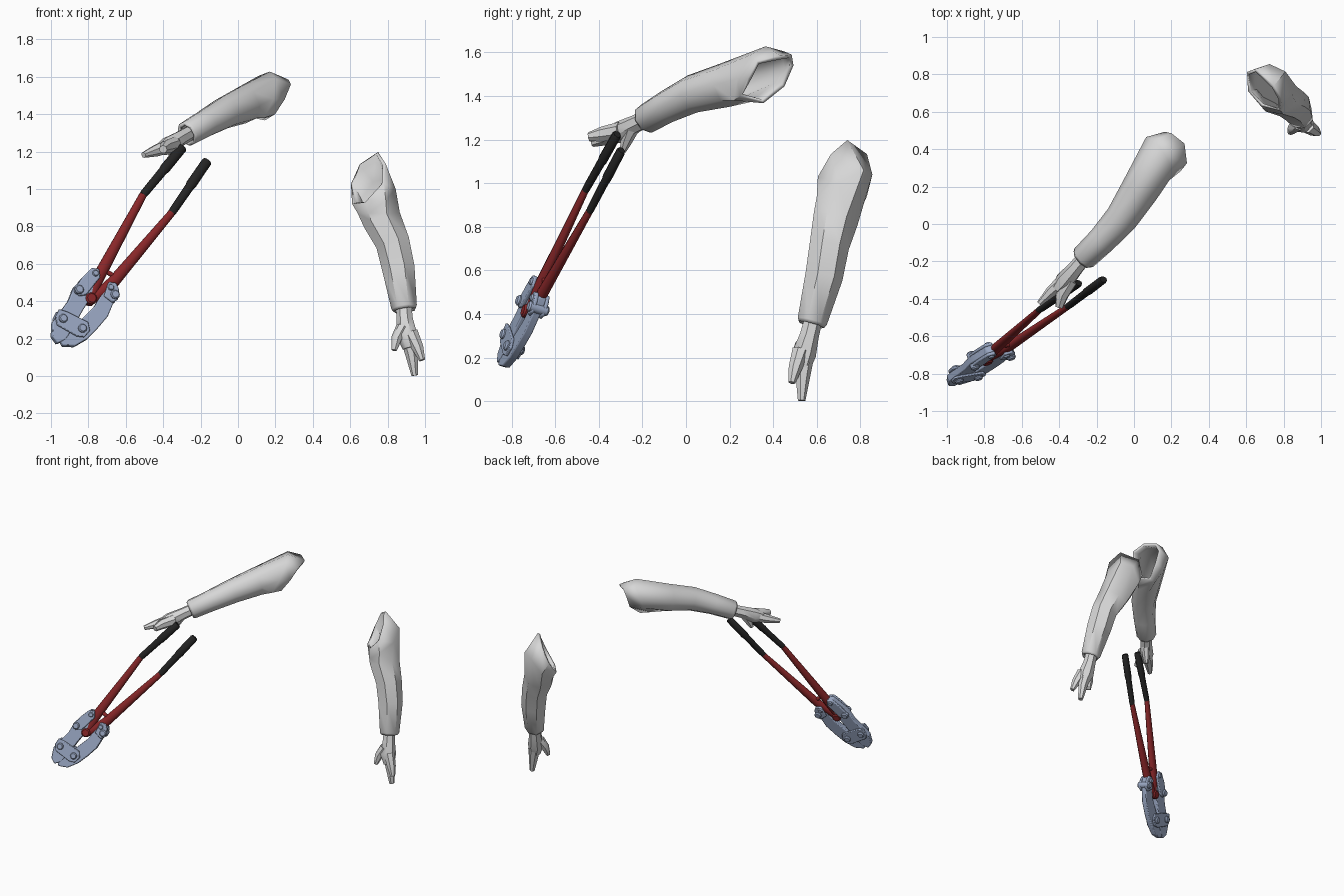
import bpy, bmesh, math
from mathutils import Vector as V

if "Cube" in bpy.data.objects:
    bpy.data.objects.remove(bpy.data.objects["Cube"])


def material(name, rgb):
    m = bpy.data.materials.new(name)
    m.diffuse_color = (*rgb, 1)
    m.use_nodes = True
    m.node_tree.nodes["Principled BSDF"].inputs["Base Color"].default_value = m.diffuse_color
    return m


GREY = material("light grey", (0.68, 0.68, 0.68))
RED = material("dark red", (0.25, 0.02, 0.022))
BLACK = material("black grip", (0.018, 0.018, 0.018))
STEEL = material("blue steel", (0.33, 0.40, 0.56))


def finish(name, bm, mat, angle=40):
    bmesh.ops.recalc_face_normals(bm, faces=bm.faces)
    me = bpy.data.meshes.new(name)
    bm.to_mesh(me)
    bm.free()
    ob = bpy.data.objects.new(name, me)
    bpy.context.collection.objects.link(ob)
    me.materials.append(mat)
    bpy.ops.object.select_all(action='DESELECT')
    ob.select_set(True)
    bpy.context.view_layer.objects.active = ob
    bpy.ops.object.shade_smooth_by_angle(angle=math.radians(angle))
    return ob


def ring(c, t, ref, r, n, squash=1.0):
    """n points around c, perpendicular to t; ref sets the first direction"""
    t = t.normalized()
    a = (ref - t * ref.dot(t)).normalized()
    b = t.cross(a)
    return [c + a * (r * squash * math.cos(2 * math.pi * i / n))
            + b * (r * math.sin(2 * math.pi * i / n)) for i in range(n)]


def tangents(pts):
    return [pts[min(i + 1, len(pts) - 1)] - pts[max(i - 1, 0)] for i in range(len(pts))]


def loft(bm, rings, caps=True):
    vs = [[bm.verts.new(p) for p in r] for r in rings]
    n = len(vs[0])
    for a, b in zip(vs, vs[1:]):
        for i in range(n):
            bm.faces.new((a[i], a[(i + 1) % n], b[(i + 1) % n], b[i]))
    if caps:
        bm.faces.new(vs[0])
        bm.faces.new(vs[-1])


def tubes(name, chains, mat, n=8, ref=V((0.3, -0.9, 0.3)), squash=1.0, angle=50):
    """each chain is a list of (point, radius)"""
    bm = bmesh.new()
    for ch in chains:
        pts = [V(p) for p, r in ch]
        loft(bm, [ring(p, t, ref, r, n, squash)
                  for p, t, (_, r) in zip(pts, tangents(pts), ch)])
    return finish(name, bm, mat, angle)


def sleeve(name, rim, shoulder, stations):
    """open sleeve: slanted rim, shoulder ring, then round stations to the cuff"""
    rim, shoulder = [V(p) for p in rim], [V(p) for p in shoulder]
    n = len(rim)
    mid = sum(shoulder, V()) / n
    pts = [V(p) for p, r in stations]
    tan = tangents([mid] + pts)[1:]
    rings = [rim, shoulder]
    ref = shoulder[0] - mid
    turn = (shoulder[0] - mid).cross(shoulder[2] - mid)
    for p, t, (_, r) in zip(pts, tan, stations):
        if turn.dot(t) < 0:
            t = -t
        rings.append(ring(p, t, ref, r * 1.04, n))
    # cuff lip
    t = (pts[-1] - pts[-2]).normalized()
    rings.append([p + t * 0.015 - (p - pts[-1]) * 0.12 for p in rings[-1]])
    bm = bmesh.new()
    loft(bm, rings, caps=False)
    ob = finish(name, bm, GREY, 50)
    s = ob.modifiers.new("cloth", 'SOLIDIFY')
    s.thickness, s.offset = 0.018, -1


# raised arm
sleeve("raised_sleeve",
       [(.283, .325, 1.56), (.27, .43, 1.585), (.20, .485, 1.59), (.166, .493, 1.54),
        (.165, .452, 1.445), (.144, .355, 1.367), (.198, .248, 1.40), (.25, .283, 1.48)],
       [(.20, .30, 1.59), (.17, .365, 1.628), (.11, .45, 1.605), (.065, .465, 1.53),
        (.07, .42, 1.45), (.08, .33, 1.38), (.14, .22, 1.38), (.19, .235, 1.48)],
       [((.03, .18, 1.45), .098), ((-.067, .03, 1.41), .085),
        ((-.17, -.085, 1.353), .074), ((-.268, -.18, 1.297), .068)])
tubes("raised_hand", [
    [((-.24, -.15, 1.31), .04), ((-.31, -.235, 1.27), .042), ((-.37, -.305, 1.232), .052),
     ((-.41, -.35, 1.215), .035)],
    [((-.36, -.29, 1.235), .04), ((-.44, -.36, 1.205), .032), ((-.505, -.425, 1.182), .016)],
    [((-.34, -.30, 1.24), .042), ((-.385, -.38, 1.225), .036), ((-.40, -.445, 1.212), .022)],
    [((-.32, -.25, 1.25), .035), ((-.345, -.275, 1.19), .026), ((-.36, -.29, 1.147), .015)],
], GREY, 7)

# lowered arm
sleeve("lowered_sleeve",
       [(.749, .74, 1.198), (.652, .83, 1.134), (.604, .813, 1.027), (.61, .71, .92),
        (.68, .63, .93), (.78, .605, 1.03), (.79, .665, 1.134)],
       [(.81, .815, 1.06), (.725, .855, 1.04), (.65, .83, .94), (.64, .72, .87),
        (.70, .605, .87), (.79, .60, .94), (.843, .70, 1.0)],
       [((.775, .685, .83), .103), ((.83, .655, .71), .09),
        ((.86, .63, .57), .086), ((.89, .577, .365), .068)])
tubes("lowered_hand", [
    [((.885, .59, .40), .042), ((.893, .565, .30), .045), ((.905, .54, .215), .057),
     ((.92, .53, .15), .04)],
    [((.91, .545, .20), .042), ((.93, .535, .11), .034), ((.945, .53, .003), .018)],
    [((.925, .525, .23), .04), ((.962, .50, .15), .032), ((.985, .485, .085), .017)],
    [((.88, .535, .26), .036), ((.848, .51, .20), .03), ((.835, .49, .138), .015)],
], GREY, 7)

# bolt cutter: drawn in a tilted plane from x, z
N = V((.29, -.915, .28)).normalized()


def at(x, z, off=0.0):
    y = -.46 + (.29 * (x + .508) + .28 * (z - .973)) / .915
    return V((x, y, z)) + N * off


def plate(name, outline, lo, hi, mat, bevel=0.006):
    bm = bmesh.new()
    loft(bm, [[at(x, z, o) for x, z in outline] for o in (lo, hi)])
    ob = finish(name, bm, mat, 30)
    b = ob.modifiers.new("soft edge", 'BEVEL')
    b.width, b.segments = bevel, 2
    return ob


def bolt(name, x, z, r, half, mat=STEEL):
    tubes(name, [[(at(x, z, -half), r * .75), (at(x, z, -half + .008), r),
                  (at(x, z, half - .008), r), (at(x, z, half), r * .75)]],
          mat, 12, V((1, 0, 0)), angle=35)


# handles: red bar, black grip, red foot
for side, foot, low, join, end in (
        ("left", (-.795, .41), (-.745, .53), (-.508, .968), (-.295, 1.225)),
        ("right", (-.785, .405), (-.665, .505), (-.355, .872), (-.163, 1.152))):
    tubes(side + "_handle", [[(at(*foot), .026), (at(*low), .034), (at(*join), .021)]],
          RED, 10, N, .75)
    j, e = at(*join), at(*end)
    tubes(side + "_grip", [[(j, .021), (j.lerp(e, .05), .023), (j.lerp(e, .5), .025),
                            (j.lerp(e, .55), .029), (j.lerp(e, .97), .028), (e, .022)]],
          BLACK, 10, N, .75)
bolt("foot_pivot", -.79, .41, .032, .03, RED)
# stopper tabs between the handles
tubes("handle_stop", [[(at(-.73, .575), .014), (at(-.665, .535), .014)]], RED, 8, N)

# steel jaws
plate("left_jaw", [(-.79, .565), (-.75, .565), (-.742, .51), (-.78, .435), (-.835, .345),
                   (-.885, .255), (-.925, .19), (-.97, .172), (-.998, .21), (-.995, .285),
                   (-.95, .345), (-.91, .40), (-.88, .475), (-.835, .52)], -.02, .02, STEEL)
plate("right_jaw", [(-.70, .495), (-.65, .475), (-.652, .42), (-.675, .375), (-.70, .315),
                    (-.755, .25), (-.81, .195), (-.875, .157), (-.94, .16), (-.95, .182),
                    (-.90, .23), (-.845, .295), (-.77, .37), (-.73, .44)], -.019, .019, STEEL)
# pivot plates front and back
PLATE = [(-.965, .35), (-.92, .335), (-.81, .28), (-.80, .235), (-.83, .20), (-.87, .205),
         (-.975, .265), (-.985, .31)]
plate("front_pivot_plate", PLATE, .02, .034, STEEL, .004)
plate("back_pivot_plate", PLATE, -.034, -.02, STEEL, .004)
# cheeks that clamp each handle
for side, cheek in (("left", [(-.79, .57), (-.752, .565), (-.745, .52), (-.82, .425),
                              (-.86, .42), (-.88, .46), (-.84, .52)]),
                    ("right", [(-.70, .495), (-.66, .49), (-.645, .455), (-.65, .40),
                               (-.68, .385), (-.725, .42)])):
    plate(side + "_front_cheek", cheek, .018, .036, STEEL)
    plate(side + "_back_cheek", cheek, -.036, -.018, STEEL)
for i, (x, z, r, h) in enumerate(((-.945, .298, .024, .048), (-.842, .245, .024, .048),
                                  (-.86, .452, .025, .05), (-.668, .425, .025, .05),
                                  (-.772, .54, .018, .044), (-.69, .465, .018, .044))):
    bolt("bolt_%d" % (i + 1), x, z, r, h)
